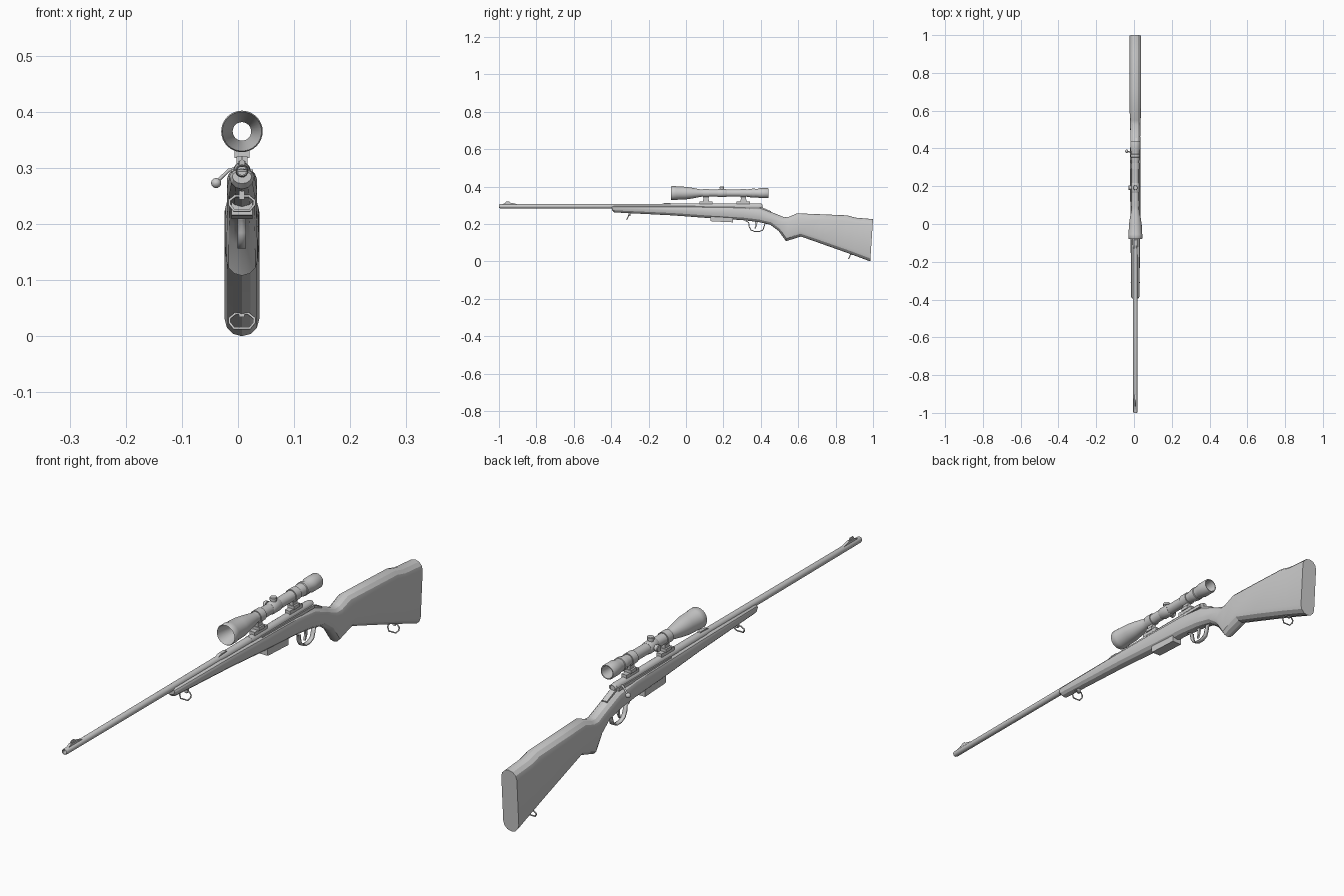
import bpy, bmesh
from math import sin, cos, pi
from mathutils import Vector

if "Cube" in bpy.data.objects:
    bpy.data.objects.remove(bpy.data.objects["Cube"])

CX = 0.007        # bore line offset (the bolt handle widens the -x side)
BORE_Z = 0.295
SCOPE_Z = 0.365


def finish(name, bm, angle=None):
    bmesh.ops.recalc_face_normals(bm, faces=bm.faces)
    me = bpy.data.meshes.new(name)
    bm.to_mesh(me)
    bm.free()
    ob = bpy.data.objects.new(name, me)
    bpy.context.collection.objects.link(ob)
    if angle:
        bpy.ops.object.select_all(action='DESELECT')
        bpy.context.view_layer.objects.active = ob
        ob.select_set(True)
        bpy.ops.object.shade_smooth_by_angle(angle=angle)
    return ob


def loft(bm, rings, cap=True, closed=False):
    vs = [[bm.verts.new(p) for p in r] for r in rings]
    n = len(vs[0])
    pairs = list(zip(vs, vs[1:])) + ([(vs[-1], vs[0])] if closed else [])
    for a, b in pairs:
        for i in range(n):
            bm.faces.new((a[i], a[(i + 1) % n], b[(i + 1) % n], b[i]))
    if cap and not closed:
        bm.faces.new(vs[0])
        bm.faces.new(vs[-1])


def lathe(name, profile, origin, axis=(0, 1, 0), seg=24, closed=False):
    """Revolve (distance, radius) pairs about an axis through origin."""
    bm = bmesh.new()
    ax = Vector(axis).normalized()
    u = ax.orthogonal().normalized()
    v = ax.cross(u)
    o = Vector(origin)
    loft(bm, [[o + ax * d + (u * cos(2 * pi * i / seg) + v * sin(2 * pi * i / seg)) * r
               for i in range(seg)] for d, r in profile], closed=closed)
    return finish(name, bm, 0.6)


def prism(name, pts, hw, x=CX):
    """Extrude a (y, z) outline sideways."""
    bm = bmesh.new()
    loft(bm, [[(x + s * hw, y, z) for y, z in pts] for s in (-1, 1)])
    return finish(name, bm)


def box(name, y0, y1, z0, z1, hw):
    return prism(name, [(y0, z0), (y1, z0), (y1, z1), (y0, z1)], hw)


def wire(name, pts, r, cyclic=True):
    cu = bpy.data.curves.new(name, 'CURVE')
    cu.dimensions = '3D'
    cu.bevel_depth = r
    cu.bevel_resolution = 1
    cu.use_fill_caps = True
    sp = cu.splines.new('POLY')
    sp.points.add(len(pts) - 1)
    for p, q in zip(sp.points, pts):
        p.co = (*q, 1)
    sp.use_cyclic_u = cyclic
    ob = bpy.data.objects.new(name, cu)
    bpy.context.collection.objects.link(ob)
    bpy.ops.object.select_all(action='DESELECT')
    bpy.context.view_layer.objects.active = ob
    ob.select_set(True)
    bpy.ops.object.convert(target='MESH')


# Stock: sections as (top y, top z, bottom y, bottom z, half width, top rounding)
sections = [
    (-.395, .294, -.395, .272, .017, .008),
    (-.385, .298, -.385, .262, .022, .012),
    (-.07, .299, -.07, .246, .025, .015),
    (.13, .298, .13, .231, .027, .018),
    (.30, .296, .30, .221, .027, .020),
    (.40, .286, .385, .211, .027, .024),
    (.476, .256, .45, .197, .026, .026),
    (.525, .236, .495, .163, .027, .027),
    (.55, .238, .535, .108, .028, .028),
    (.594, .257, .615, .133, .030, .030),
    (.72, .252, .72, .096, .031, .030),
    (.862, .246, .85, .050, .031, .030),
    (.905, .234, .90, .032, .031, .030),
    (1.0, .226, .985, .0, .031, .030),
]
K = 6
bm = bmesh.new()
rings = []
for ty, tz, by, bz, w, rt in sections:
    top, bot = Vector((CX, ty, tz)), Vector((CX, by, bz))
    h = (top - bot).length
    d = (bot - top) / h
    rb = min(w, h - rt - .002)
    ring = []
    for i in range(K + 1):                       # top arc
        a = pi * i / K
        ring.append(top + d * (rt - rt * sin(a)) + Vector((w * cos(a), 0, 0)))
    for i in range(K + 1):                       # bottom arc
        a = pi * i / K
        ring.append(bot - d * (rb - rb * sin(a)) - Vector((w * cos(a), 0, 0)))
    rings.append(ring)
loft(bm, rings)
finish("stock", bm, 0.45)

# Barrel with bore, receiver and bolt
lathe("barrel", [(-.90, .0075), (-.998, .0075), (-1.0, .0095), (-.995, .011), (-.4, .012),
                 (-.13, .0125), (-.10, .0145), (.08, .0150), (.08, .0075)],
      (CX, 0, BORE_Z), closed=True)
lathe("receiver", [(.05, .0155), (.385, .0155), (.40, .0135)], (CX, 0, BORE_Z))
lathe("bolt_shroud", [(.36, .0125), (.402, .0125), (.408, .009)], (CX, 0, BORE_Z + .001))
box("receiver_rail", .10, .40, .286, .297, .0195)
prism("tang", [(.38, .27), (.45, .25), (.455, .268), (.40, .292)], .010)

# Bolt handle and knob
wire("bolt_handle", [(CX - .008, .375, .300), (-.016, .38, .296), (-.036, .385, .277)], .0032, False)
lathe("bolt_knob", [(-.009 * cos(pi * i / 8), max(.0003, .009 * sin(pi * i / 8))) for i in range(9)],
      (-.039, .385, .273), seg=16)

# Iron sights
prism("front_sight_ramp", [(-.99, .302), (-.965, .313), (-.93, .313), (-.89, .302)], .0045)
prism("front_sight_blade", [(-.968, .311), (-.960, .321), (-.945, .321), (-.935, .311)], .0015)
prism("rear_sight_base", [(-.14, .303), (-.115, .312), (-.085, .312), (-.075, .303)], .006)

# Magazine, trigger guard and trigger
prism("magazine", [(.13, .24), (.13, .216), (.14, .214), (.25, .209), (.25, .235)], .019)
path = [(.32, .216), (.335, .208), (.338, .185), (.348, .168), (.368, .159),
        (.392, .159), (.411, .168), (.418, .188), (.422, .203), (.44, .204)]
bm = bmesh.new()
strip = [[bm.verts.new((CX + s * .0075, y, z)) for s in (-1, 1)] for y, z in path]
for a, b in zip(strip, strip[1:]):
    bm.faces.new((a[0], a[1], b[1], b[0]))
guard = finish("trigger_guard", bm, 0.7)
sol = guard.modifiers.new("thickness", 'SOLIDIFY')
sol.thickness = .005
sol.offset = 0
prism("trigger", [(.368, .215), (.372, .195), (.366, .176), (.371, .174),
                  (.380, .192), (.382, .215)], .0035)

# Sling swivels
for name, y, z in (("front_swivel", -.302, .256), ("rear_swivel", .884, .046)):
    box(name + "_stud", y - .006, y + .006, z - .012, z + .008, .005)
    loop = [(-.012, -.006), (.012, -.006), (.022, -.014), (.022, -.022), (.014, -.032),
            (-.014, -.032), (-.022, -.022), (-.022, -.014)]
    wire(name + "_loop", [(CX + u, y + .45 * v, z + v) for u, v in loop], .0025)

# Scope: hollow body with objective bell and eyepiece
lathe("scope_body", [
    (-.08, .035), (-.077, .037), (-.055, .037), (-.05, .0355), (-.005, .034), (.03, .029),
    (.075, .0205), (.085, .019), (.325, .019), (.345, .0225), (.352, .0225), (.354, .0245),
    (.368, .0245), (.370, .0225), (.385, .0235), (.395, .0265), (.437, .0265), (.44, .025),
    (.44, .022), (.385, .0165), (.02, .0165), (-.07, .033)],
    (CX, 0, SCOPE_Z), seg=32, closed=True)
lathe("scope_saddle", [(.168, .0195), (.172, .0215), (.212, .0215), (.216, .0195),
                       (.216, .018), (.168, .018)], (CX, 0, SCOPE_Z), closed=True)

# Adjustment turrets on top and on the bolt side
for name, axis in (("top_turret", (0, 0, 1)), ("side_turret", (-1, 0, 0))):
    lathe(name, [(.018, .010), (.025, .010), (.025, .0125), (.033, .0125), (.035, .011)],
          (CX, .192, SCOPE_Z), axis, 20)

# Scope mounts: ring, pedestal and base
for name, y in (("front_mount", .107), ("rear_mount", .307)):
    lathe(name + "_ring", [(-.015, .0225), (.015, .0225), (.015, .018), (-.015, .018)],
          (CX, y, SCOPE_Z), closed=True)
    box(name + "_pedestal", y - .013, y + .013, .315, .347, .007)
    box(name + "_base", y - .036, y + .036, .306, .320, .010)
    box(name + "_clamp", y - .016, y + .016, .318, .330, .0135)
